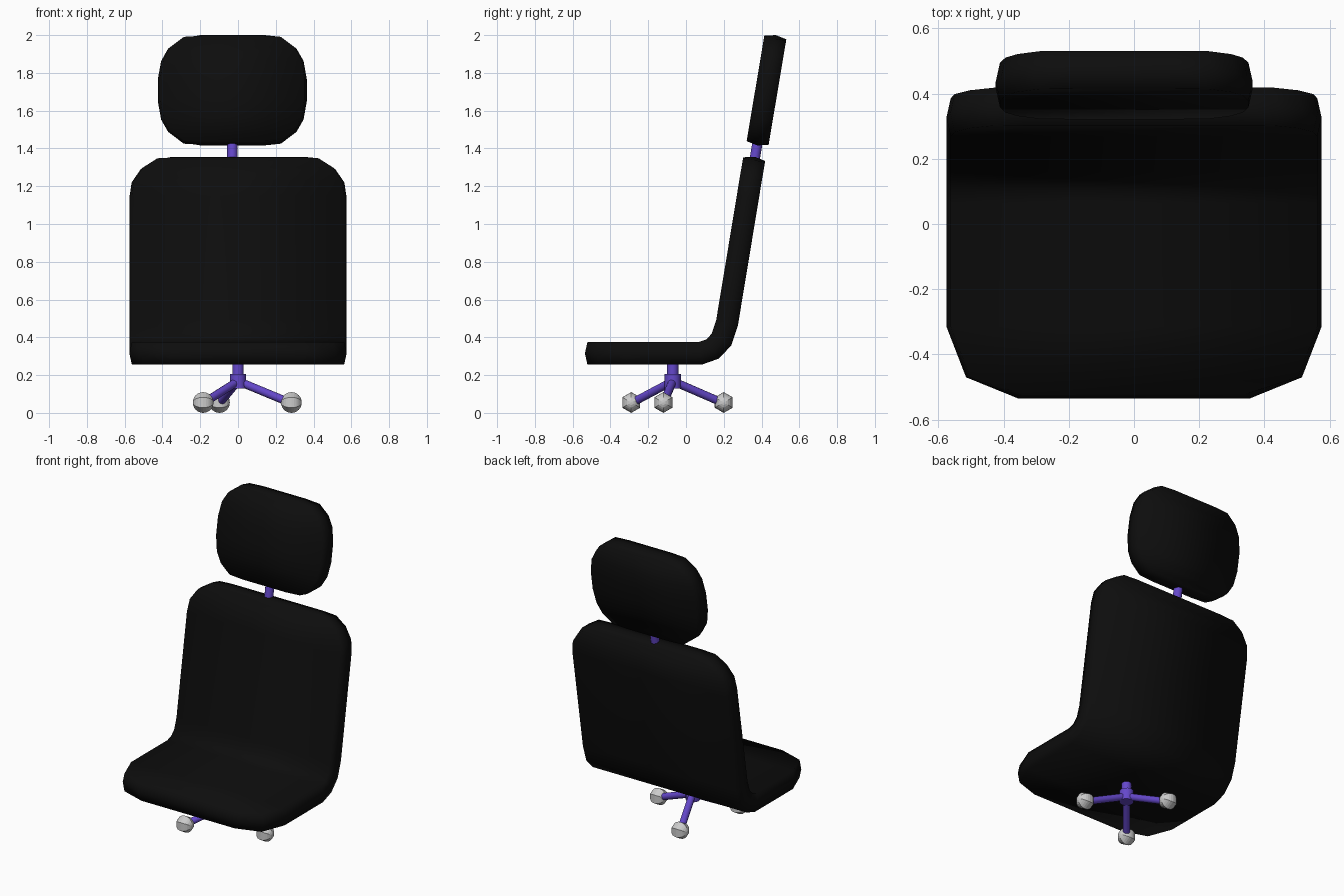
import bpy, bmesh
from math import radians, cos, sin, pi
from mathutils import Vector, Matrix

if "Cube" in bpy.data.objects:
    bpy.data.objects.remove(bpy.data.objects["Cube"])


def material(name, rgb):
    m = bpy.data.materials.new(name)
    m.diffuse_color = (*rgb, 1)
    m.use_nodes = True
    m.node_tree.nodes["Principled BSDF"].inputs["Base Color"].default_value = m.diffuse_color
    return m


black = material("black_cushion", (0.004, 0.004, 0.004))
purple = material("purple_metal", (0.13, 0.065, 0.6))


def finish(name, bm, mat=None, smooth=True):
    bmesh.ops.recalc_face_normals(bm, faces=bm.faces[:])
    me = bpy.data.meshes.new(name)
    bm.to_mesh(me)
    bm.free()
    ob = bpy.data.objects.new(name, me)
    bpy.context.collection.objects.link(ob)
    if mat:
        me.materials.append(mat)
    for p in me.polygons:
        p.use_smooth = smooth
    return ob


def cushion(name, rows, cx=0.0, half=0.059, lip=0.013):
    """Padded sheet swept along rows of (y, z, half width), rim bulging by lip."""
    bm = bmesh.new()
    pts = [Vector((cx, y, z)) for y, z, w in rows]
    last = len(rows) - 1
    rings = []
    for i, (p, row) in enumerate(zip(pts, rows)):
        a = (p - pts[i - 1]).normalized() if i else (pts[1] - p).normalized()
        b = (pts[i + 1] - p).normalized() if i < last else a
        t = (a + b).normalized()
        n = Vector((0, -t.z, t.y)) / max(t.dot(a), 0.5)
        w = row[2]
        # ends: faces stop short of the rim by the lip
        pull = t * (lip if i == 0 else -lip if i == last else 0)
        prof = [(-w, 0), (-w + lip, 1), (w - lip, 1), (w, 0), (w - lip, -1), (-w + lip, -1)]
        rings.append([bm.verts.new(p + Vector((x, 0, 0)) + n * s * half + (pull if s else Vector()))
                      for x, s in prof])
    for r, q in zip(rings, rings[1:]):
        for k in range(6):
            j = (k + 1) % 6
            bm.faces.new((r[k], r[j], q[j], q[k]))
    for r in (rings[0], rings[-1]):
        bm.faces.new(r[:4])
        bm.faces.new((r[3], r[4], r[5], r[0]))
    return finish(name, bm, black)


def rod(name, a, b, r, sides=12):
    a, b = Vector(a), Vector(b)
    d = b - a
    bm = bmesh.new()
    bmesh.ops.create_cone(bm, cap_ends=True, segments=sides, radius1=r, radius2=r, depth=d.length,
                          matrix=Matrix.Translation((a + b) / 2) @ d.to_track_quat('Z', 'Y').to_matrix().to_4x4())
    ob = finish(name, bm, purple)
    bpy.ops.object.select_all(action='DESELECT')
    ob.select_set(True)
    bpy.context.view_layer.objects.active = ob
    bpy.ops.object.shade_smooth_by_angle(angle=radians(40))
    return ob


# one-piece seat and backrest
cushion("seat_and_back", [
    (-0.535, 0.315, 0.355), (-0.47, 0.315, 0.515), (-0.315, 0.315, 0.575),
    (0.075, 0.315, 0.575), (0.14, 0.338, 0.575), (0.188, 0.388, 0.575), (0.217, 0.475, 0.575),
    (0.327, 1.14, 0.575), (0.34, 1.22, 0.563), (0.352, 1.29, 0.515),
    (0.36, 1.338, 0.44), (0.363, 1.356, 0.345)])

# headrest: outline mirrored top to bottom, leaning back
outline = [(0.292, 0.17), (0.273, 0.27), (0.22, 0.34), (0.155, 0.377), (0.06, 0.394)]
levels = [(-h, w) for h, w in outline] + outline[::-1]
cushion("headrest", [(0.426 + 0.168 * h, 1.708 + h, w) for h, w in levels], cx=-0.03)
rod("headrest_post", (-0.03, 0.358, 1.31), (-0.03, 0.385, 1.47), 0.027)

# pedestal
hub_y = -0.07
rod("seat_post", (0, hub_y, 0.15), (0, hub_y, 0.28), 0.03)
rod("hub", (0, hub_y, 0.13), (0, hub_y, 0.205), 0.043)

# three legs with six-sided ball casters
for i in range(3):
    a = radians(-10 + 120 * i)
    end = Vector((0.287 * cos(a), hub_y + 0.287 * sin(a), 0.051))
    rod(f"leg_{i + 1}", (0, hub_y, 0.168), end, 0.022)
    bm = bmesh.new()
    bmesh.ops.create_uvsphere(bm, u_segments=6, v_segments=12, radius=0.055,
                              matrix=Matrix.Translation(end + Vector((0, 0, -0.003))) @ Matrix.Rotation(pi / 2, 4, 'X')
                              @ Matrix.Rotation(pi / 2, 4, 'Y'))
    # settle the flat underside on the floor
    low = min(v.co.z for v in bm.verts)
    bmesh.ops.translate(bm, verts=bm.verts[:], vec=(0, 0, -low))
    finish(f"caster_{i + 1}", bm, None, smooth=False)
